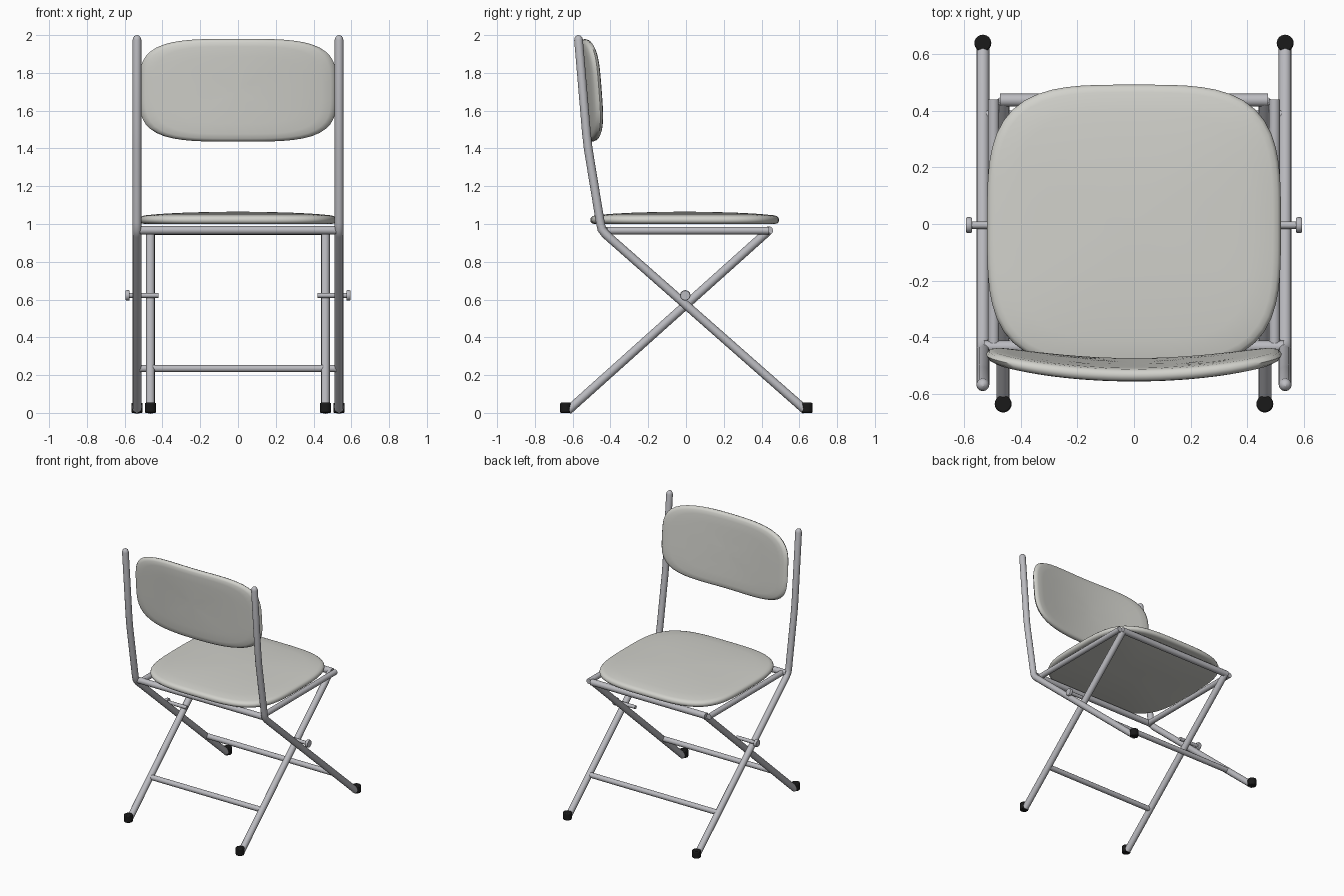
import bpy, bmesh, math
from mathutils import Vector

if "Cube" in bpy.data.objects:
    bpy.data.objects.remove(bpy.data.objects["Cube"])


def material(name, rgb):
    m = bpy.data.materials.new(name)
    m.diffuse_color = (*rgb, 1)
    m.use_nodes = True
    m.node_tree.nodes["Principled BSDF"].inputs["Base Color"].default_value = m.diffuse_color
    return m


METAL = material("metal", (0.50, 0.50, 0.53))
PAD = material("pad", (0.64, 0.64, 0.60))
RUBBER = material("rubber", (0.01, 0.01, 0.01))


def finish(ob, mat, angle=50):
    ob.data.materials.clear()
    ob.data.materials.append(mat)
    bpy.ops.object.select_all(action='DESELECT')
    ob.select_set(True)
    bpy.context.view_layer.objects.active = ob
    bpy.ops.object.shade_smooth_by_angle(angle=math.radians(angle))


def tube(name, pts, r):
    """Round tube along points (x, y, z[, radius factor]), capped."""
    cu = bpy.data.curves.new(name, 'CURVE')
    cu.dimensions = '3D'
    cu.bevel_depth = r
    cu.bevel_resolution = 4
    cu.use_fill_caps = True
    sp = cu.splines.new('POLY')
    sp.points.add(len(pts) - 1)
    for p, c in zip(sp.points, pts):
        p.co = (*c[:3], 1)
        p.radius = c[3] if len(c) > 3 else 1
    ob = bpy.data.objects.new(name, cu)
    bpy.context.collection.objects.link(ob)
    bpy.ops.object.select_all(action='DESELECT')
    ob.select_set(True)
    bpy.context.view_layer.objects.active = ob
    bpy.ops.object.convert(target='MESH')
    ob = bpy.context.object
    finish(ob, METAL)
    return ob


def pad(name, a, b, n, profile, place, seg=72):
    """Superellipse cushion: rings of (inset, height), mapped by place(u, v, h)."""
    bm = bmesh.new()
    rings = []
    for inset, h in profile:
        ring = []
        for i in range(seg):
            t = 2 * math.pi * i / seg
            c, s = math.cos(t), math.sin(t)
            k = (abs(c) ** n + abs(s) ** n) ** (-1 / n)
            f = 1 - inset
            ring.append(bm.verts.new(place(a * f * c * k, b * f * s * k, h)))
        rings.append(ring)
    for lo, hi in zip(rings, rings[1:]):
        for i in range(seg):
            j = (i + 1) % seg
            bm.faces.new((lo[i], lo[j], hi[j], hi[i]))
    for ring, h in ((rings[0], profile[0][1]), (rings[-1], profile[-1][1])):
        mid = bm.verts.new(place(0, 0, h))
        for i in range(seg):
            bm.faces.new((ring[i], ring[(i + 1) % seg], mid))
    bmesh.ops.recalc_face_normals(bm, faces=bm.faces)
    me = bpy.data.meshes.new(name)
    bm.to_mesh(me)
    bm.free()
    ob = bpy.data.objects.new(name, me)
    bpy.context.collection.objects.link(ob)
    finish(ob, PAD, 60)


def foot(name, x, y):
    bpy.ops.mesh.primitive_cylinder_add(vertices=24, radius=0.03, depth=0.054,
                                        location=(x, y, 0.027))
    ob = bpy.context.object
    ob.name = name
    bv = ob.modifiers.new("bevel", 'BEVEL')
    bv.width = 0.006
    bv.segments = 2
    finish(ob, RUBBER)


for side, s in (("left", -1), ("right", 1)):
    # long legs that run up into the backrest posts, with rounded tips
    x = 0.535 * s
    tube("back_post_leg_" + side, [
        (x, 0.635, 0.012), (x, -0.425, 0.945), (x, -0.446, 0.972), (x, -0.454, 1.01),
        (x, -0.518, 1.40), (x, -0.527, 1.48), (x, -0.569, 1.975),
        (x, -0.57, 1.988, 0.85), (x, -0.571, 1.996, 0.55), (x, -0.571, 2.0, 0.15)], 0.023)
    foot("back_foot_" + side, x, 0.64)
    # short crossing legs
    x = 0.463 * s
    tube("cross_leg_" + side, [(x, -0.625, 0.012), (x, 0.435, 0.962)], 0.023)
    foot("cross_foot_" + side, x, -0.637)
    # seat side rails
    tube("seat_rail_" + side, [(0.497 * s, -0.435, 0.965), (0.497 * s, 0.44, 0.965)], 0.02)
    # pivot bolts with round heads
    tube("pivot_rod_" + side, [(0.42 * s, -0.004, 0.622), (0.58 * s, -0.004, 0.622)], 0.013)
    tube("pivot_head_" + side, [(0.574 * s, -0.004, 0.622, 0.9), (0.578 * s, -0.004, 0.622),
                                (0.59 * s, -0.004, 0.622), (0.595 * s, -0.004, 0.622, 0.9)], 0.028)

# bars across the frame
for name, hx, y, z, r in (("seat_bar_rear", 0.53, -0.435, 0.967, 0.022),
                          ("seat_bar_front", 0.475, 0.438, 0.965, 0.023),
                          ("lower_bar_front", 0.535, 0.383, 0.235, 0.019),
                          ("lower_bar_rear", 0.463, -0.378, 0.235, 0.019)):
    tube(name, [(-hx, y, z), (hx, y, z)], r)

# seat cushion: flat underside, gently domed top
pad("seat", 0.52, 0.50, 3.6,
    [(0.9, 1.0), (0.045, 1.0), (0.018, 1.004), (0.004, 1.012), (0, 1.022), (0.006, 1.033),
     (0.022, 1.041), (0.055, 1.046), (0.2, 1.053), (0.4, 1.059), (0.65, 1.063), (0.9, 1.065)],
    lambda u, v, h: Vector((u, v - 0.007, h)))

# backrest cushion: bowed across its width and leaning with the posts
pad("backrest", 0.522, 0.272, 3.7,
    [(0.85, -0.025), (0.6, -0.025), (0.35, -0.025), (0.15, -0.024), (0.06, -0.021), (0.02, -0.014),
     (0, 0), (0.02, 0.014), (0.06, 0.021), (0.15, 0.024), (0.35, 0.025), (0.6, 0.025), (0.85, 0.025)],
    lambda u, v, h: Vector((u, -0.516 + h - 0.075 * v + 0.055 * (u / 0.522) ** 2, 1.708 + v)))
